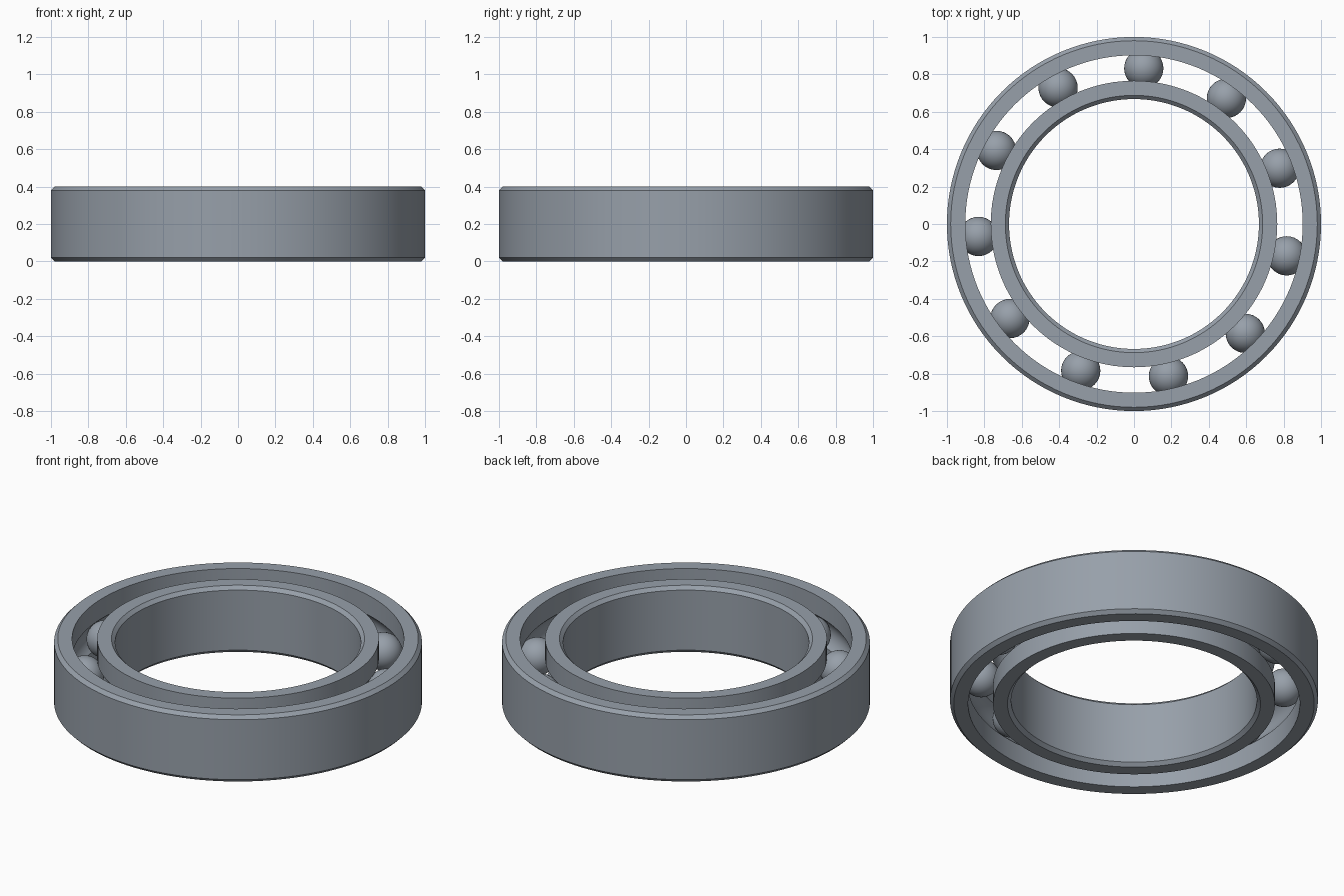
import bpy, bmesh
from math import sin, cos, pi, radians, sqrt, asin

if "Cube" in bpy.data.objects:
    bpy.data.objects.remove(bpy.data.objects["Cube"], do_unlink=True)

HEIGHT, CHAMFER = 0.4, 0.02
OUTER_R, OUTER_BORE = 1.0, 0.902
INNER_R, INNER_BORE = 0.766, 0.668
PITCH_R, BALL_R, BALLS = 0.834, 0.105, 11
SEGMENTS, ARC_STEPS = 128, 16

steel = bpy.data.materials.new("steel grey")
steel.use_nodes = True
colour = (0.31, 0.35, 0.40, 1)
steel.diffuse_color = colour
steel.node_tree.nodes["Principled BSDF"].inputs["Base Color"].default_value = colour


def finish(name, bm):
    mesh = bpy.data.meshes.new(name)
    bmesh.ops.recalc_face_normals(bm, faces=bm.faces)
    bm.to_mesh(mesh)
    bm.free()
    mesh.materials.append(steel)
    obj = bpy.data.objects.new(name, mesh)
    bpy.context.collection.objects.link(obj)
    bpy.ops.object.select_all(action="DESELECT")
    obj.select_set(True)
    bpy.context.view_layer.objects.active = obj
    bpy.ops.object.shade_smooth_by_angle(angle=radians(30))
    return obj


def race(name, plain_r, groove_r):
    """Ring with chamfers on the plain wall and a ball groove in the other."""
    side = 1 if plain_r > groove_r else -1
    cut = plain_r - side * CHAMFER
    profile = [(groove_r, 0), (cut, 0), (plain_r, CHAMFER),
               (plain_r, HEIGHT - CHAMFER), (cut, HEIGHT), (groove_r, HEIGHT)]
    # Circular groove that hugs the balls
    radius = BALL_R + 0.001
    half = asin(sqrt(radius ** 2 - (groove_r - PITCH_R) ** 2) / radius)
    for i in range(ARC_STEPS + 1):
        a = half - 2 * half * i / ARC_STEPS
        profile.append((PITCH_R + side * radius * cos(a), HEIGHT / 2 + radius * sin(a)))
    # Lathe the closed profile around z
    bm = bmesh.new()
    rings = []
    for s in range(SEGMENTS):
        t = 2 * pi * s / SEGMENTS
        rings.append([bm.verts.new((r * cos(t), r * sin(t), z)) for r, z in profile])
    n = len(profile)
    for s in range(SEGMENTS):
        a, b = rings[s], rings[(s + 1) % SEGMENTS]
        for i in range(n):
            j = (i + 1) % n
            bm.faces.new((a[i], b[i], b[j], a[j]))
    return finish(name, bm)


race("outer_ring", OUTER_R, OUTER_BORE)
race("inner_ring", INNER_BORE, INNER_R)

# Balls, evenly spaced between the rings
for k in range(BALLS):
    t = radians(86.4) + 2 * pi * k / BALLS
    bm = bmesh.new()
    bmesh.ops.create_uvsphere(bm, u_segments=32, v_segments=20, radius=BALL_R)
    ball = finish(f"ball_{k + 1}", bm)
    ball.location = (PITCH_R * cos(t), PITCH_R * sin(t), HEIGHT / 2)
